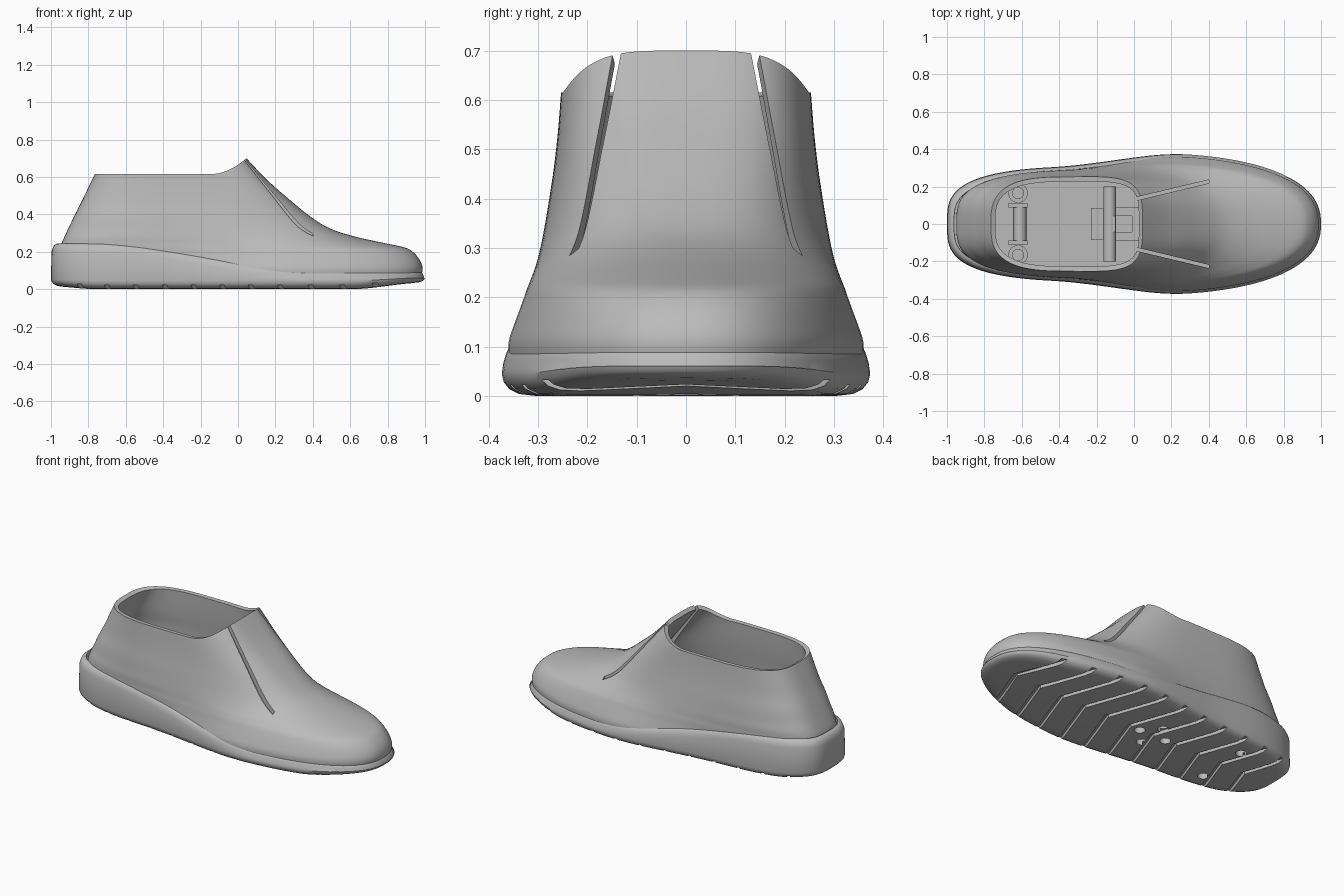
import bpy, bmesh, math
from mathutils import Matrix, Vector

if "Cube" in bpy.data.objects:
    bpy.data.objects.remove(bpy.data.objects["Cube"])

N = 128        # points round each outline
FLOOR = 0.09   # footbed height

grey = bpy.data.materials.new("plain grey")
grey.use_nodes = True
grey.diffuse_color = (0.5, 0.5, 0.5, 1)
grey.node_tree.nodes["Principled BSDF"].inputs["Base Color"].default_value = (0.5, 0.5, 0.5, 1)


def smooth(t):
    t = max(0.0, min(1.0, t))
    return t * t * (3 - 2 * t)


def spring(x):
    return 0.035 * smooth((x - 0.6) / 0.4) + 0.015 * smooth((-x - 0.75) / 0.25)


def crease(x):
    return 0.245 - 0.145 * smooth((x + 0.75) / 1.15)


def outline(xb, xf, wb, wf, nb, nf, height):
    """Closed foot-shaped ring, rounded heel at xb and rounded toe at xf."""
    xm = 0.36 * xf - 0.36
    ring = []
    for i in range(N):
        a = 2 * math.pi * i / N
        c, s = math.cos(a), math.sin(a)
        n, reach = (nf, xf - xm) if c > 0 else (nb, xb - xm)
        x = xm + reach * abs(c) ** (2 / n)
        w = wb + (wf - wb) * smooth((x + 0.45) / 0.75)
        y = math.copysign(w * abs(s) ** (2 / n), s) if abs(s) > 1e-6 else 0
        ring.append((x, y, height(x)))
    return ring


def finish(name, bm):
    me = bpy.data.meshes.new(name)
    bm.to_mesh(me)
    bm.free()
    me.materials.append(grey)
    ob = bpy.data.objects.new(name, me)
    bpy.context.scene.collection.objects.link(ob)
    return ob


def loft(name, rings, capped):
    bm = bmesh.new()
    vs = [[bm.verts.new(p) for p in r] for r in rings]
    for a, b in zip(vs, vs[1:]):
        for i in range(N):
            j = (i + 1) % N
            bm.faces.new((a[i], a[j], b[j], b[i]))
    if capped:
        for r in (vs[0], vs[-1]):
            for i in range(N // 2):
                quad = [r[i], r[i + 1], r[N - i - 1], r[(N - i) % N]]
                bm.faces.new(list(dict.fromkeys(quad)))
        bmesh.ops.recalc_face_normals(bm, faces=bm.faces)
    return finish(name, bm)


def add_box(bm, lo, hi):
    lo, hi = Vector(lo), Vector(hi)
    m = Matrix.Translation((lo + hi) / 2) @ Matrix.Diagonal((*(hi - lo), 1))
    bmesh.ops.create_cube(bm, size=1, matrix=m)


def add_rod(bm, centre, radius, length, axis="z"):
    m = Matrix.Translation(centre)
    if axis == "y":
        m = m @ Matrix.Rotation(math.pi / 2, 4, "X")
    bmesh.ops.create_cone(bm, cap_ends=True, segments=24, radius1=radius,
                          radius2=radius, depth=length, matrix=m)


def add_prism(bm, pts, z0, z1):
    low = [bm.verts.new((x, y, z0)) for x, y in pts]
    top = [bm.verts.new((x, y, z1)) for x, y in pts]
    bm.faces.new(low)
    bm.faces.new(top)
    for i in range(len(pts)):
        j = (i + 1) % len(pts)
        bm.faces.new((low[i], low[j], top[j], top[i]))


def cut(ob, cutter):
    cutter.hide_render = True
    mod = ob.modifiers.new("cut", "BOOLEAN")
    mod.operation = "DIFFERENCE"
    mod.solver = "EXACT"
    mod.object = cutter


def bake(ob, helpers=(), angle=35):
    """Apply the modifiers, drop the cutters and smooth the shading."""
    deps = bpy.context.evaluated_depsgraph_get()
    deps.update()
    me = bpy.data.meshes.new_from_object(ob.evaluated_get(deps))
    ob.modifiers.clear()
    ob.data = me
    for h in helpers:
        bpy.data.objects.remove(h)
    bpy.ops.object.select_all(action="DESELECT")
    ob.select_set(True)
    bpy.context.view_layer.objects.active = ob
    bpy.ops.object.shade_smooth_by_angle(angle=math.radians(angle))


# Sole: rounded bottom edge, side wall rising to the sloping crease, sunk footbed
def sole_ring(inset, height):
    return outline(-1 + inset, 1 - inset, 0.31 - inset, 0.38 - inset, 3.3, 2.4, height)


sole_rings = [sole_ring(i, lambda x, z=z: z + spring(x) * (1 - z * 12)) for i, z in
              ((0.07, 0), (0.035, 0.004), (0.015, 0.014), (0.004, 0.028), (0, 0.045))]
sole_rings += [sole_ring(i, lambda x, d=d: crease(x) - d) for i, d in
               ((0.003, 0.045), (0.008, 0.028), (0.015, 0.012), (0.026, 0.003), (0.038, 0))]
sole_rings.append(sole_ring(0.04, lambda x: FLOOR))
sole = loft("sole", sole_rings, True)

# Chevron tread grooves
bm = bmesh.new()
for k in range(11):
    x, w, d, e = -0.93 + 0.16 * k, 0.026, 0.15, 0.42
    add_prism(bm, [(x, -e), (x + d, 0), (x, e), (x + w, e), (x + w + d, 0), (x + w, -e)],
              -0.02, 0.022 + spring(x + d / 2))
bmesh.ops.recalc_face_normals(bm, faces=bm.faces)
grooves = finish("tread_cutter", bm)
cut(sole, grooves)

# Screw holes in the underside
bm = bmesh.new()
for x, y in ((-0.62, 0.16), (-0.62, -0.16), (-0.22, 0), (-0.04, 0), (-0.13, 0.09), (-0.13, -0.09)):
    add_rod(bm, (x, y, 0), 0.03, 0.1)
holes = finish("hole_cutter", bm)
cut(sole, holes)
bake(sole, (grooves, holes))

# Upper: z at heel, z at toe, heel x, toe x, heel width, ball width, heel and toe roundness
KEYS = [
    (0.07, 0.07, -0.95, 0.98, 0.292, 0.366, 3.2, 2.4),
    (0.11, 0.11, -0.95, 0.987, 0.292, 0.366, 3.2, 2.4),
    (0.15, 0.15, -0.95, 0.975, 0.292, 0.353, 3.2, 2.4),
    (0.19, 0.19, -0.95, 0.945, 0.292, 0.338, 3.2, 2.4),
    (0.22, 0.22, -0.948, 0.9, 0.292, 0.328, 3.2, 2.35),
    (0.245, 0.245, -0.943, 0.79, 0.29, 0.32, 3.2, 2.3),
    (0.28, 0.28, -0.928, 0.63, 0.288, 0.31, 3.2, 2.3),
    (0.325, 0.325, -0.907, 0.49, 0.283, 0.3, 3.1, 2.4),
    (0.39, 0.39, -0.876, 0.385, 0.276, 0.285, 3.1, 2.6),
    (0.465, 0.475, -0.838, 0.28, 0.266, 0.272, 3, 2.9),
    (0.54, 0.58, -0.802, 0.16, 0.258, 0.264, 3, 3.4),
    (0.615, 0.7, -0.765, 0.045, 0.252, 0.26, 3, 4),
]


def spline(keys, steps):
    """Catmull-Rom blend between neighbouring keys."""
    ext = [keys[0]] + keys + [keys[-1]]
    for k in range(len(keys) - 1):
        for s in range(steps):
            t = s / steps
            yield [0.5 * (2 * b + (c - a) * t + (2 * a - 5 * b + 4 * c - d) * t * t
                          + (3 * b - a - 3 * c + d) * t ** 3)
                   for a, b, c, d in zip(*ext[k:k + 4])]
    yield keys[-1]


upper_rings = []
for zb, zf, xb, xf, wb, wf, nb, nf in spline(KEYS, 4):
    def height(x):
        lift = max(0, (x + 0.15) / (xf + 0.15))
        return zb + (zf - zb) * lift * lift
    upper_rings.append(outline(xb, xf, wb, wf, nb, nf, height))
upper = loft("upper", upper_rings, False)
shell = upper.modifiers.new("wall", "SOLIDIFY")
shell.thickness = 0.026
shell.offset = -1

# Slits either side of the tongue
bm = bmesh.new()
for side in (1, -1):
    pts = [(-0.02, 0.118), (0.4, 0.218), (0.4, 0.236), (-0.02, 0.136)]
    add_prism(bm, [(x, y * side) for x, y in pts], 0.2, 0.8)
bmesh.ops.recalc_face_normals(bm, faces=bm.faces)
slits = finish("slit_cutter", bm)
cut(upper, slits)
bake(upper, (slits,))

# Heel fitting inside: two posts with a cross bar
bm = bmesh.new()
for side in (1, -1):
    add_rod(bm, (-0.62, 0.165 * side, FLOOR + 0.02), 0.052, 0.05)
    add_rod(bm, (-0.62, 0.165 * side, FLOOR + 0.04), 0.032, 0.05)
    add_box(bm, (-0.67, 0.1 * side - 0.012, FLOOR), (-0.57, 0.1 * side + 0.012, FLOOR + 0.06))
add_rod(bm, (-0.61, 0, FLOOR + 0.02), 0.035, 0.22, "y")
bake(finish("heel_fitting", bm))

# Middle fitting inside: cross rod, base block and slotted plate
bm = bmesh.new()
add_rod(bm, (-0.13, 0, FLOOR + 0.03), 0.034, 0.4, "y")
add_box(bm, (-0.23, -0.085, FLOOR - 0.01), (-0.1, 0.085, FLOOR + 0.04))
for side in (1, -1):
    add_box(bm, (-0.1, 0.065 * side - 0.022, FLOOR - 0.01), (0.03, 0.065 * side + 0.022, FLOOR + 0.06))
for x in (-0.12, 0.01):
    add_box(bm, (x - 0.02, -0.043, FLOOR - 0.01), (x + 0.02, 0.043, FLOOR + 0.06))
bake(finish("middle_fitting", bm))
